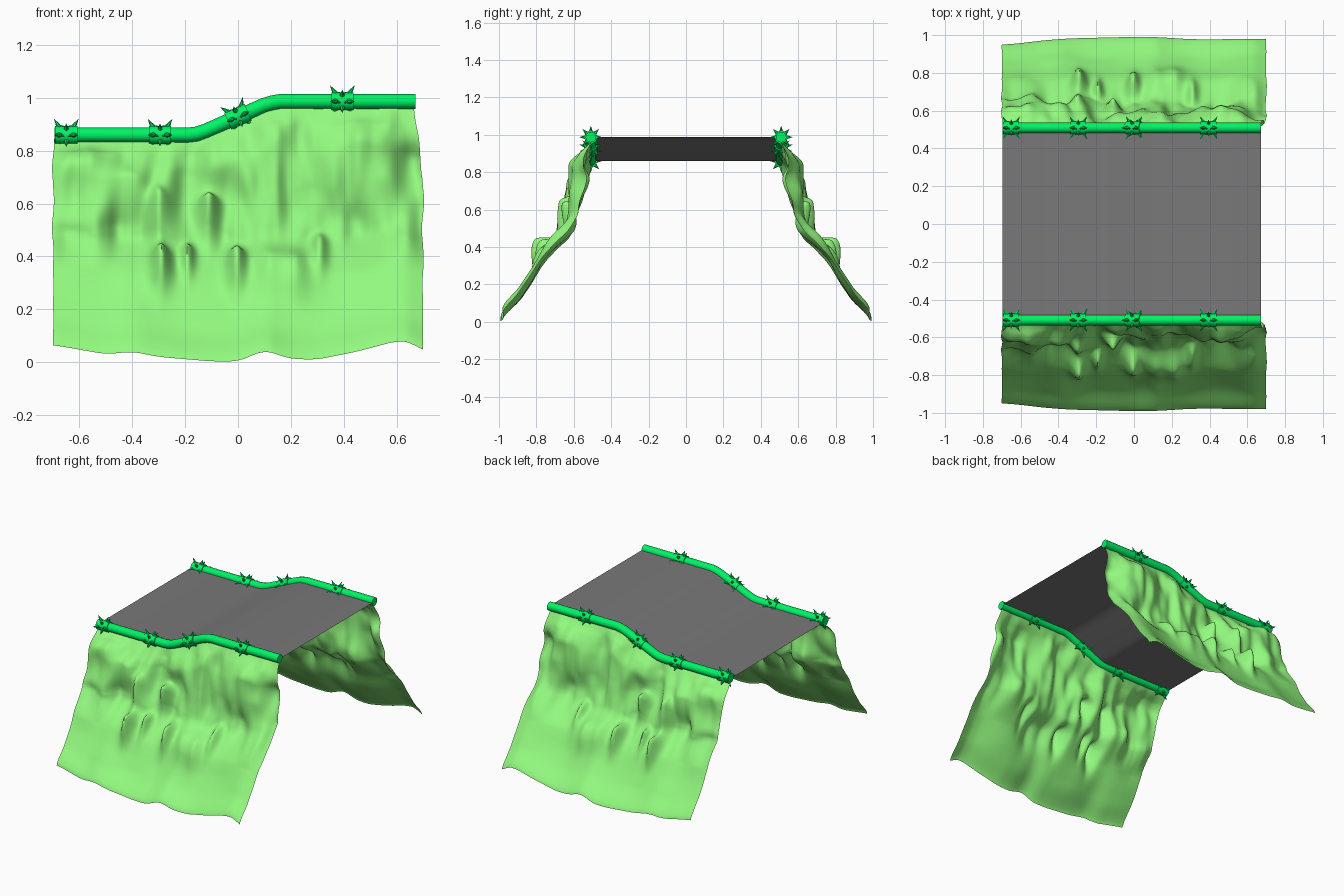
import bpy, bmesh, math
from mathutils import Vector, Matrix, noise

if "Cube" in bpy.data.objects:
    bpy.data.objects.remove(bpy.data.objects["Cube"])

def material(name, rgb):
    m = bpy.data.materials.new(name)
    m.diffuse_color = (*rgb, 1)
    m.use_nodes = True
    m.node_tree.nodes["Principled BSDF"].inputs["Base Color"].default_value = m.diffuse_color
    return m

GRASS = material("grass", (0.29, 0.95, 0.21))
PIPE = material("pipe_green", (0.0, 0.90, 0.13))
SPIKE = material("spike_green", (0.0, 0.65, 0.11))
DARK = material("dark_green", (0.0, 0.16, 0.04))
ROAD = material("road_grey", (0.19, 0.19, 0.19))
RAIL_Y = .509

def lerp(table, t):
    for (a, p), (b, q) in zip(table, table[1:]):
        if t <= b:
            f = max(0, (t - a) / (b - a))
            return p + (q - p) * f
    return table[-1][1]

def smooth_lerp(table, t, w):
    return sum(lerp(table, t + w * k) for k in (-1, -.5, 0, .5, 1)) / 5

def finish(bm, name, mat, angle=None):
    me = bpy.data.meshes.new(name)
    bm.to_mesh(me)
    bm.free()
    ob = bpy.data.objects.new(name, me)
    bpy.context.collection.objects.link(ob)
    me.materials.append(mat)
    if angle:
        bpy.ops.object.select_all(action='DESELECT')
        ob.select_set(True)
        bpy.context.view_layer.objects.active = ob
        bpy.ops.object.shade_smooth_by_angle(angle=math.radians(angle))
    return ob

def grid(bm, nu, nv, fn):
    vs = [[bm.verts.new(fn(i / nu, j / nv)) for j in range(nv + 1)] for i in range(nu + 1)]
    for i in range(nu):
        for j in range(nv):
            bm.faces.new((vs[i][j], vs[i + 1][j], vs[i + 1][j + 1], vs[i][j + 1]))

# Side profile shared by road and rails
PATH = [(-.695, .860), (-.19, .860), (-.155, .864), (-.12, .876), (.07, .960),
        (.10, .973), (.13, .982), (.16, .987), (.672, .987)]

# Road deck
bm = bmesh.new()
vs = [[bm.verts.new((x, y, z)) for y in (-.5, .5)] for x, z in PATH]
for a, b in zip(vs, vs[1:]):
    bm.faces.new((a[0], b[0], b[1], a[1]))
finish(bm, "road", ROAD, 30)

# Cliff: slope profile (height -> outward distance), ragged bottom edge
SLOPE = [(0, .985), (.03, .965), (.1, .895), (.2, .825), (.3, .765), (.38, .70), (.44, .65),
         (.55, .617), (.65, .60), (.8, .575), (.9, .54), (1, .503)]
BOTTOM = [(-.7, .065), (-.5, .03), (-.4, .04), (-.3, .02), (-.1, .003), (0, .003), (.1, .045),
          (.2, .012), (.3, .01), (.45, .04), (.6, .08), (.66, .075), (.7, .04)]
REACH = [(-.7, -.035), (-.4, 0), (.1, .012), (.3, -.005), (.7, 0)]
# Rock knobs: x, z, width, drop length, amount
KNOBS = [(-.29, .37, .035, .09, .075), (-.19, .40, .022, .07, .045), (-.005, .37, .035, .09, .075),
         (-.11, .56, .042, .11, .085), (-.30, .58, .04, .14, .065), (.12, .38, .06, .1, .035),
         (.22, .36, .06, .11, .05), (.31, .43, .028, .09, .04), (.46, .80, .07, .20, .065),
         (-.56, .74, .11, .14, .05), (-.42, .67, .07, .12, .055), (.15, .80, .04, .2, .035),
         (.68, .76, .06, .16, -.05), (.69, .56, .06, .12, -.03), (-.62, .50, .10, .18, .03),
         (.56, .66, .05, .16, .03), (.43, .52, .06, .12, -.03),
         (-.46, .50, .08, .10, -.03), (-.2, .70, .05, .1, -.03), (.02, .6, .05, .15, -.02)]

def cliff_point(u, v):
    x = -.7 + 1.4 * u
    top, bot = lerp(PATH, x) - .015, smooth_lerp(BOTTOM, x, .03)
    z = top + (bot - top) * v
    k = (1 - v) ** 3
    y = smooth_lerp(SLOPE, (z - bot) * (1 - k) + (1 - v) * k, .02) + smooth_lerp(REACH, x, .1) * v ** 3
    fade = min(1, v / .08) * min(1, (1 - v) / .15)
    cliff = max(0, min(1, (z - .33) / .15))
    d = cliff * .045 * noise.noise(Vector((x * 7, z * 2.5, 3.1)))
    d += cliff * .026 * noise.noise(Vector((x * 14, z * 6, 7.7)))
    d += .014 * noise.noise(Vector((x * 5, z * 5, 1.3)))
    lift = 0
    for kx, kz, w, h, a in KNOBS:
        s = h if z < kz else h * .5
        g = a * math.exp(-(abs(x - kx) / w) ** 1.7 - ((z - kz) / s) ** 2)
        d += g
        lift += max(0, g) * (.85 if w < .05 else .5)
    edge = .008 * noise.noise(Vector((u * 2, z * 9, 5)))
    x += edge * max(0, (abs(u - .5) - .4) / .1)
    if u > .9:
        x -= .033 * (u - .9) / .1 * max(0, 1 - v / .3)
    return x, y + d * fade, z + lift * fade

# Spiked collar parts
def collar_frame(x, s):
    slope = (lerp(PATH, x + .02) - lerp(PATH, x - .02)) / .04
    return Matrix.Translation((x, s * RAIL_Y, lerp(PATH, x))) @ Matrix.Rotation(-math.atan(slope), 4, 'Y')

def add_spike(bm, frame, x, ang, lean, length, radius):
    out = Vector((lean, math.cos(ang), math.sin(ang))).normalized()
    base = Vector((x, .026 * math.cos(ang), .026 * math.sin(ang)))
    m = frame @ Matrix.Translation(base + out * length / 2) @ out.to_track_quat('Z', 'Y').to_matrix().to_4x4()
    bmesh.ops.create_cone(bm, cap_ends=True, segments=6, radius1=radius, radius2=0, depth=length, matrix=m)

for s, side in ((-1, "front"), (1, "back")):
    # Rocky hillside sheet, mirrored to each side
    bm = bmesh.new()
    def placed(u, v):
        x, y, z = cliff_point(u, v)
        return x, s * y, z
    grid(bm, 160, 120, placed)
    bm.normal_update()
    if sum(f.normal.y for f in bm.faces) * s < 0:
        bmesh.ops.reverse_faces(bm, faces=bm.faces)
    finish(bm, side + "_hillside", GRASS, 80)

    # Rail tube following the road
    cu = bpy.data.curves.new(side + "_rail", 'CURVE')
    cu.dimensions = '3D'
    cu.bevel_depth, cu.bevel_resolution, cu.use_fill_caps = .028, 4, True
    sp = cu.splines.new('POLY')
    sp.points.add(len(PATH) - 1)
    for p, (x, z) in zip(sp.points, PATH):
        p.co = (x, s * RAIL_Y, z, 1)
    rail = bpy.data.objects.new(side + "_rail", cu)
    bpy.context.collection.objects.link(rail)
    cu.materials.append(PIPE)
    bpy.ops.object.select_all(action='DESELECT')
    rail.select_set(True)
    bpy.context.view_layer.objects.active = rail
    bpy.ops.object.convert(target='MESH')
    bpy.ops.object.shade_smooth_by_angle(angle=math.radians(40))

    # Collars, spikes and slanted eyes
    bands, spikes, eyes = bmesh.new(), bmesh.new(), bmesh.new()
    for cx in (-.65, -.295, 0, .395):
        f = collar_frame(cx, s)
        bmesh.ops.create_cone(bands, cap_ends=True, segments=20, radius1=.034, radius2=.034, depth=.084,
                              matrix=f @ Matrix.Rotation(math.pi / 2, 4, 'Y'))
        for k in range(4):
            a = math.pi / 2 + k * math.pi / 2
            for e in (-1, 1):
                add_spike(spikes, f, e * .024, a, e * .65, .042, .012)
            add_spike(spikes, f, 0, a + math.pi / 4, 0, .036, .012)
            for e in (-1, 1):
                m = (f @ Matrix.Rotation(k * math.pi / 2, 4, 'X') @ Matrix.Translation((e * .015, -.0325, -.002))
                     @ Matrix.Rotation(-e * .5, 4, 'Y') @ Matrix.Diagonal((.010, .003, .0045, 1)))
                bmesh.ops.create_uvsphere(eyes, u_segments=10, v_segments=6, radius=1, matrix=m)
    finish(bands, side + "_collars", PIPE, 40)
    finish(spikes, side + "_spikes", SPIKE)
    finish(eyes, side + "_eyes", DARK, 60)
